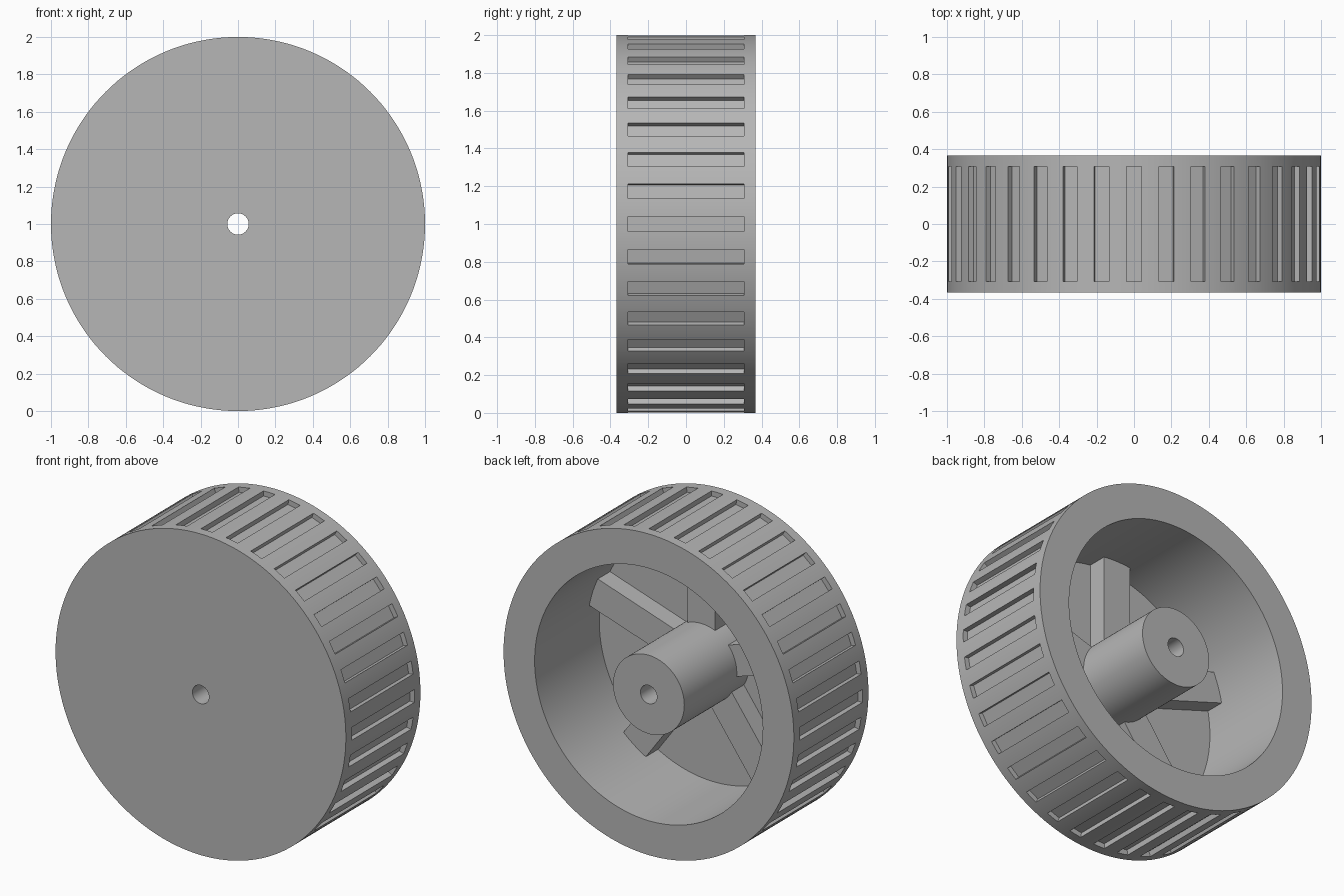
import bpy, bmesh, math
from mathutils import Matrix, Vector

cube = bpy.data.objects.get("Cube")
if cube:
    bpy.data.objects.remove(cube, do_unlink=True)

CENTRE = Vector((0, 0, 1))
RIM_R, INNER_R, HUB_R, BORE_R = 1.0, 0.786, 0.245, 0.057
HALF_W, FLOOR_Y = 0.367, -0.27

grey = bpy.data.materials.new("plain grey")
grey.use_nodes = True
colour = (0.47, 0.47, 0.47, 1)
grey.diffuse_color = colour
grey.node_tree.nodes["Principled BSDF"].inputs["Base Color"].default_value = colour


def make_object(name, bm):
    bmesh.ops.recalc_face_normals(bm, faces=bm.faces)
    mesh = bpy.data.meshes.new(name)
    bm.to_mesh(mesh)
    bm.free()
    mesh.materials.append(grey)
    obj = bpy.data.objects.new(name, mesh)
    bpy.context.collection.objects.link(obj)
    return obj


def activate(obj):
    bpy.ops.object.select_all(action="DESELECT")
    obj.select_set(True)
    bpy.context.view_layer.objects.active = obj


def radial_box(bm, angle, r0, r1, y0, y1, width):
    """Box running outward from the axle at the given angle."""
    size = Matrix.Diagonal((r1 - r0, y1 - y0, width, 1))
    place = Matrix.Translation(((r0 + r1) / 2, (y0 + y1) / 2, 0))
    turn = Matrix.Rotation(-angle, 4, "Y")
    bmesh.ops.create_cube(bm, size=1, matrix=Matrix.Translation(CENTRE) @ turn @ place @ size)


# Wheel body: rim, web, hub and bore as one turned profile
profile = [(BORE_R, -HALF_W), (RIM_R, -HALF_W), (RIM_R, HALF_W), (INNER_R, HALF_W),
           (INNER_R, FLOOR_Y), (HUB_R, FLOOR_Y), (HUB_R, HALF_W), (BORE_R, HALF_W)]
bm = bmesh.new()
verts = [bm.verts.new((r, y, 1)) for r, y in profile]
edges = [bm.edges.new((v, verts[i - 1])) for i, v in enumerate(verts)]
bmesh.ops.spin(bm, geom=verts + edges, cent=CENTRE, axis=(0, 1, 0),
               angle=math.tau, steps=144, use_merge=True)
bmesh.ops.remove_doubles(bm, verts=bm.verts, dist=0.0001)
wheel = make_object("wheel_body", bm)

# Tread slots cut around the rim
bm = bmesh.new()
for i in range(36):
    radial_box(bm, math.tau * i / 36, RIM_R - 0.032, RIM_R + 0.1, -0.308, 0.308, 0.08)
cutter = make_object("slot_cutter", bm)
cutter.hide_render = True

cut = wheel.modifiers.new("tread slots", "BOOLEAN")
cut.operation = "DIFFERENCE"
cut.solver = "EXACT"
cut.object = cutter
activate(wheel)
bpy.ops.object.modifier_apply(modifier=cut.name)
bpy.data.objects.remove(cutter, do_unlink=True)
bpy.ops.object.shade_smooth_by_angle(angle=math.radians(25))

# Five ribs on the web between hub and rim
for i in range(5):
    bm = bmesh.new()
    radial_box(bm, math.pi / 2 + math.tau * i / 5, HUB_R - 0.04, INNER_R + 0.02,
               FLOOR_Y - 0.03, FLOOR_Y + 0.12, 0.19)
    make_object(f"spoke_{i + 1}", bm)
